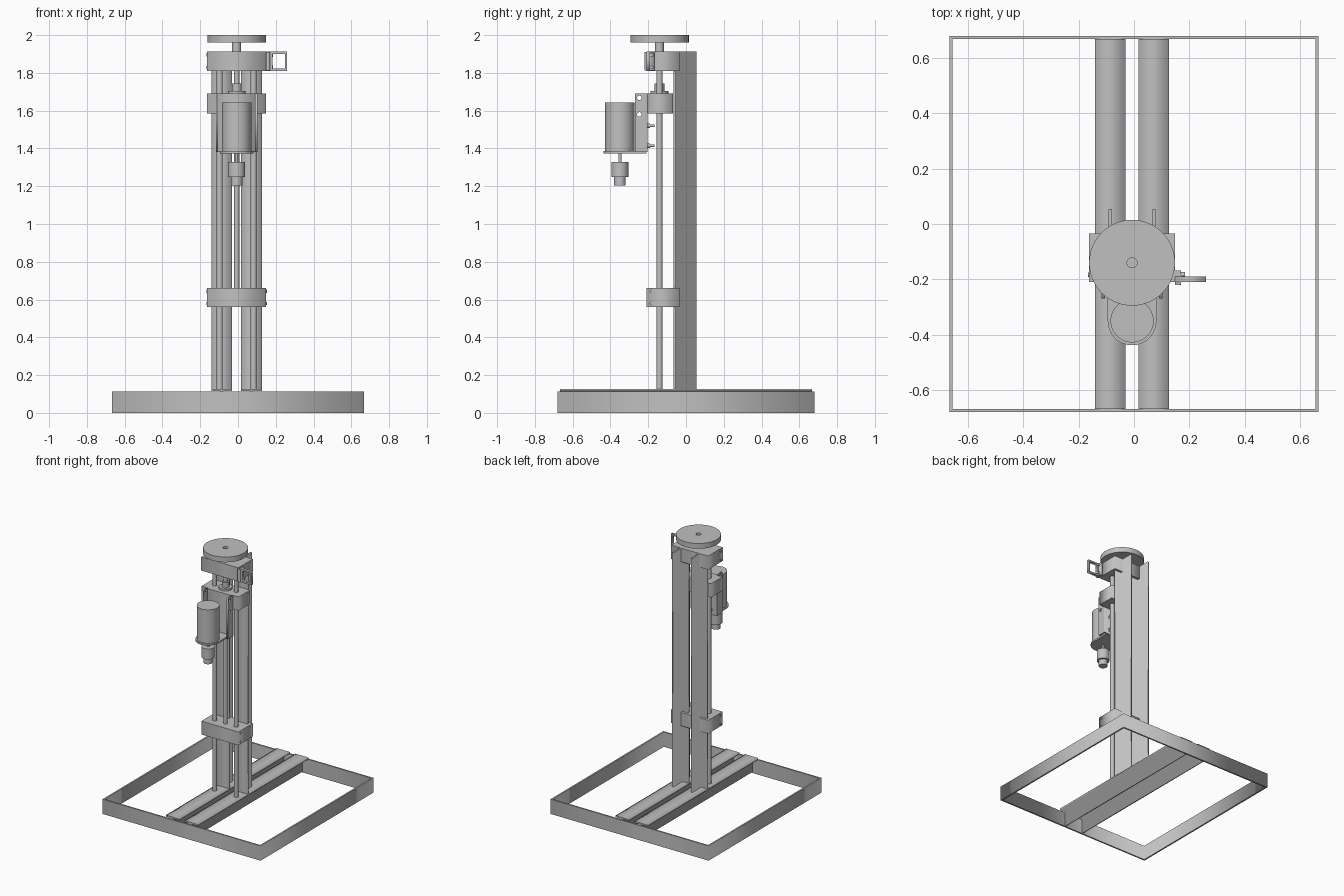
import bpy
from math import sin, cos, pi, radians
from mathutils import Matrix

cube = bpy.data.objects.get("Cube")
if cube:
    bpy.data.objects.remove(cube, do_unlink=True)

steel = bpy.data.materials.new("plain_grey")
steel.use_nodes = True
GREY = (0.53, 0.53, 0.53, 1)
steel.diffuse_color = GREY
steel.node_tree.nodes["Principled BSDF"].inputs["Base Color"].default_value = GREY

CX = -0.007      # centre line of the machine
ROD_Y = -0.14    # line of the rods and screw
MOTOR_Y = -0.35
ALONG_Y = Matrix.Rotation(radians(-90), 4, 'X')   # profile depth points down
ALONG_X = Matrix(((0, 0, 1, 0), (1, 0, 0, 0), (0, 1, 0, 0), (0, 0, 0, 1)))


def circle(x, y, r, n=48, start=0, sweep=2 * pi):
    return [(x + r * cos(start + sweep * i / n), y + r * sin(start + sweep * i / n))
            for i in range(n)]


def rect(x0, x1, y0, y1):
    return [(x0, y0), (x1, y0), (x1, y1), (x0, y1)]


def extrude(name, loops, low, high, turn=Matrix(), smooth=False):
    """Fill an outline with optional holes and extrude it from low to high."""
    curve = bpy.data.curves.new(name, 'CURVE')
    curve.dimensions = '2D'
    curve.fill_mode = 'BOTH'
    curve.extrude = (high - low) / 2
    for loop in loops:
        spline = curve.splines.new('POLY')
        spline.points.add(len(loop) - 1)
        for point, (x, y) in zip(spline.points, loop):
            point.co = (x, y, 0, 1)
        spline.use_cyclic_u = True
    temp = bpy.data.objects.new(name + "_outline", curve)
    bpy.context.collection.objects.link(temp)
    graph = bpy.context.evaluated_depsgraph_get()
    mesh = bpy.data.meshes.new_from_object(temp.evaluated_get(graph))
    bpy.data.objects.remove(temp, do_unlink=True)
    mesh.transform(turn @ Matrix.Translation((0, 0, (low + high) / 2)))
    mesh.materials.clear()
    mesh.materials.append(steel)
    obj = bpy.data.objects.new(name, mesh)
    bpy.context.collection.objects.link(obj)
    if smooth:
        bpy.ops.object.select_all(action='DESELECT')
        obj.select_set(True)
        bpy.context.view_layer.objects.active = obj
        bpy.ops.object.shade_smooth_by_angle(angle=radians(30))
    return obj


def box(name, x0, x1, y0, y1, z0, z1):
    return extrude(name, [rect(x0, x1, y0, y1)], z0, z1)


def rod(name, x, y, r, z0, z1):
    return extrude(name, [circle(x, y, r)], z0, z1, smooth=True)


def side_bolt(name, x0, x1, y, z, r):
    return extrude(name, [circle(y, z, r, 16)], x0, x1, ALONG_X, True)


def tee(x):
    """T section: flange across the front, web running back."""
    f, w, t = 0.055, 0.006, -0.053
    return [(x - f, -0.065), (x + f, -0.065), (x + f, t), (x + w, t),
            (x + w, 0.055), (x - w, 0.055), (x - w, t), (x - f, t)]


# Base frame, rails and posts
extrude("base_frame", [rect(-0.667, 0.667, -0.68, 0.68),
                       rect(-0.655, 0.655, -0.668, 0.668)], 0, 0.112)
for side, s in (("right", -1), ("left", 1)):
    x = CX + 0.079 * s
    rail = extrude(side + "_base_rail", [tee(x)], -0.668, 0.668, ALONG_Y)
    rail.location.z = 0.062
    extrude(side + "_post", [tee(x)], 0.127, 1.912)
    rod(side + "_guide_rod", CX + 0.09 * s, ROD_Y, 0.016, 0.127, 1.85)

# Cross blocks with bolts in their sides
HALF = 0.156
for name, front, z0, z1 in (("lower_block", -0.208, 0.56, 0.662),
                            ("top_block", -0.21, 1.81, 1.914)):
    box(name, CX - HALF, CX + HALF, front, -0.034, z0, z1)
    for z in (z0 + 0.018, z1 - 0.018):
        for s in (-1, 1):
            x = CX + s * HALF
            side_bolt(name + "_bolt", x - 0.004, x + 0.004, -0.183, z, 0.008)
box("carriage_block", CX - HALF, CX + HALF, -0.205, -0.068, 1.585, 1.69)

# Lead screw, nut and handwheel
rod("lead_screw", CX, ROD_Y, 0.014, 0.58, 1.9)
rod("nut_flange", CX, ROD_Y, 0.047, 1.69, 1.705)
rod("nut_body", CX, ROD_Y, 0.026, 1.7, 1.745)
rod("wheel_shaft", CX, ROD_Y, 0.024, 1.9, 1.97)
extrude("handwheel", [circle(CX, ROD_Y, 0.155, 96), circle(CX, ROD_Y, 0.018, 32)],
        1.96, 2.0, smooth=True)

# Square bracket beside the top block
bracket = extrude("bracket_ring", [rect(0.149, 0.26, 1.81, 1.912),
                                   rect(0.183, 0.25, 1.822, 1.9)], -0.01, 0.01,
                  Matrix.Rotation(radians(90), 4, 'X'))
bracket.location.y = -0.2
box("bracket_leg", 0.148, 0.17, -0.22, -0.168, 1.812, 1.91)
for z in (1.83, 1.895):
    side_bolt("bracket_bolt", 0.165, 0.185, -0.183, z, 0.01)

# Motor channel: back web and two drilled flanges
box("channel_web", CX - 0.11, CX + 0.11, -0.215, -0.204, 1.38, 1.69)
holes = [circle(-0.247, z, 0.012, 24) for z in (1.58, 1.668)]
for side, s in (("right", -1), ("left", 1)):
    x = CX + 0.104 * s
    extrude(side + "_channel_flange", [rect(-0.27, -0.21, 1.38, 1.69)] + holes,
            x - 0.006, x + 0.006, ALONG_X)
    for z in (1.415, 1.52):
        bolt = rod("channel_bolt", 0, 0, 0.007, -0.04, 0)
        nut = extrude("channel_nut", [circle(0, 0, 0.014, 6)], -0.017, 0)
        for part in (bolt, nut):
            part.rotation_euler.x = radians(90)
            part.location = (CX + 0.06 * s, -0.208, z)

# Motor on its rounded shelf, with shaft and chuck
R = 0.088
shelf = circle(CX, MOTOR_Y, R, 32, pi, pi) + [(CX + R, MOTOR_Y), (CX + R, -0.21), (CX - R, -0.21)]
extrude("motor_shelf", [shelf], 1.374, 1.386, smooth=True)
rod("motor_body", CX, MOTOR_Y, 0.078, 1.38, 1.642)
rod("motor_shaft", CX, MOTOR_Y, 0.008, 1.31, 1.38)
rod("chuck_body", CX, MOTOR_Y, 0.045, 1.248, 1.328)
rod("chuck_nose", CX, MOTOR_Y, 0.031, 1.205, 1.25)
